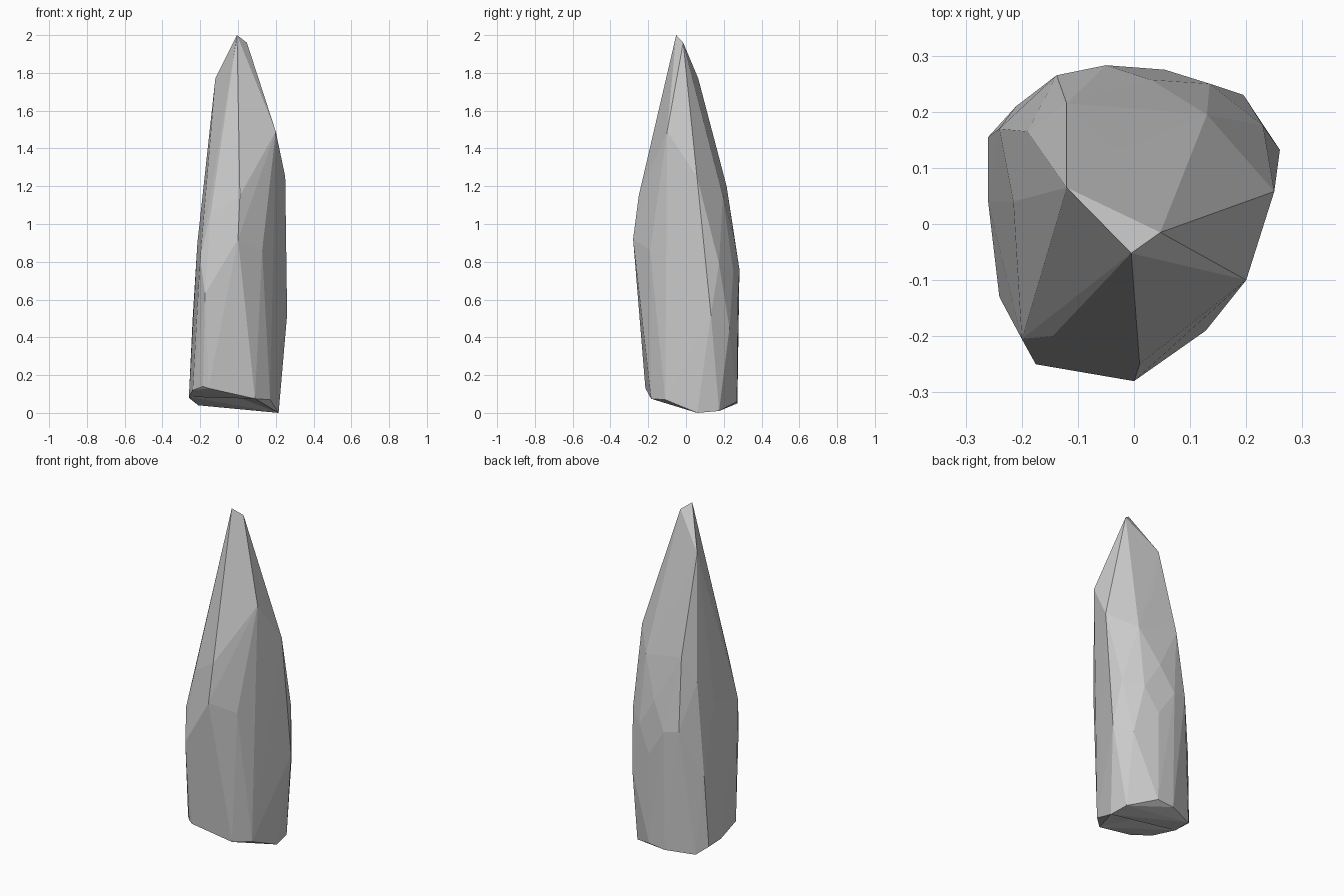
import bpy, bmesh

if "Cube" in bpy.data.objects:
    bpy.data.objects.remove(bpy.data.objects["Cube"])

# corners of the chipped stone, from the tip down
tip = [(-.005, -.052, 2), (.047, -.015, 1.96), (-.12, .065, 1.77)]
shoulder = [(.2, -.1, 1.49), (.25, .058, 1.25), (.01, -.25, 1.15), (-.145, -.2, 1.05),
            (-.03, .13, 1.48), (-.12, .215, 1.2), (.13, .195, 1.15), (-.19, .165, 1.05)]
middle = [(0, -.28, .92), (.128, -.19, .86), (-.2, -.205, .82), (-.175, -.25, .63),
          (-.215, .04, .9), (-.138, .265, .78), (-.05, .283, .76), (.03, .257, .92),
          (.135, .25, .75), (.23, .175, .79), (.26, .132, .52), (.195, .23, .45),
          (.055, .275, .6), (-.24, .17, .5)]
base = [(-.155, -.215, .13), (-.185, -.2, .14), (-.24, -.13, .12), (.09, -.185, .075),
        (.17, -.11, .07), (.215, .06, 0), (.2, .175, .01), (.055, .27, .06),
        (-.05, .272, .05), (-.21, .21, .04), (-.26, .155, .08), (-.26, .04, .085)]

# faceted body
bm = bmesh.new()
for co in tip + shoulder + middle + base:
    bm.verts.new(co)
hull = bmesh.ops.convex_hull(bm, input=bm.verts[:])
loose = [v for v in bm.verts if not v.link_faces]
dropped = [v.co.copy() for v in loose]
bmesh.ops.delete(bm, geom=loose, context='VERTS')

# shallow hollows: corners just inside the hull dent the nearest facet
for co in dropped:
    bm.normal_update()
    face = min(bm.faces, key=lambda f: min(
        (co - (f.verts[0].co * a + f.verts[1].co * b + f.verts[2].co * (1 - a - b))).length
        for a, b in [(i / 12, j / 12) for i in range(1, 12) for j in range(1, 12 - i)]))
    bmesh.ops.poke(bm, faces=[face])["verts"][0].co = co

# underside hollow
under = min((f for f in bm.faces if f.normal.z < -.6), key=lambda f: -f.calc_area())
dent = bmesh.ops.poke(bm, faces=[under])["verts"][0]
dent.co.z += .03

bmesh.ops.recalc_face_normals(bm, faces=bm.faces[:])
mesh = bpy.data.meshes.new("stone_spike")
bm.to_mesh(mesh)
bm.free()
bpy.context.collection.objects.link(bpy.data.objects.new("stone_spike", mesh))
